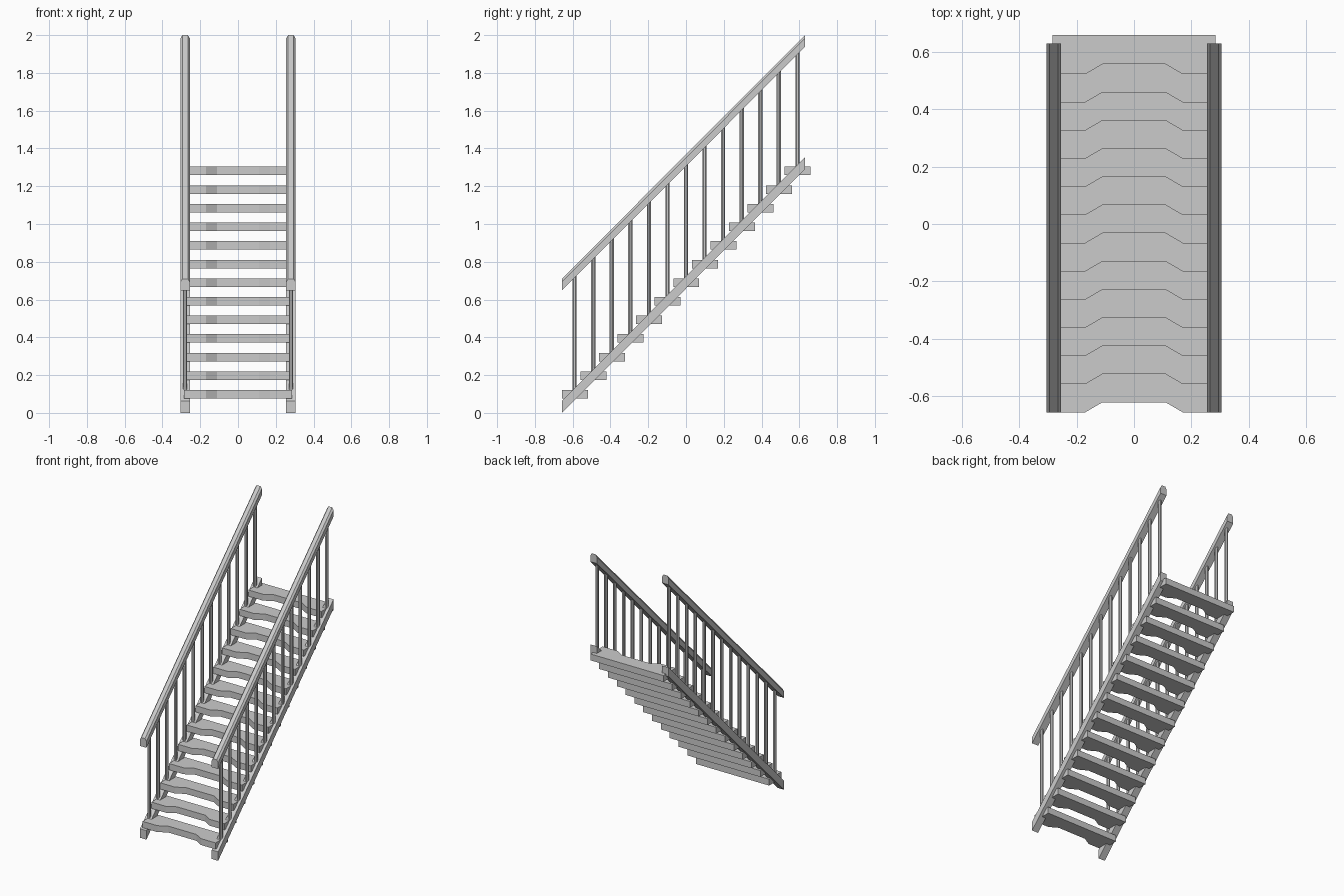
import bpy
import bmesh
import math
from mathutils import Vector

cube = bpy.data.objects.get("Cube")
if cube:
    bpy.data.objects.remove(cube, do_unlink=True)

STEPS = 13
PITCH = 0.0983
Y_FRONT, Y_BACK = -0.657, 0.63
RUN = Y_BACK - Y_FRONT
RISE = 1.29
SIDE_X = 0.28

grey = bpy.data.materials.new("light grey")
grey.use_nodes = True
colour = (0.6, 0.6, 0.6, 1)
grey.diffuse_color = colour
grey.node_tree.nodes["Principled BSDF"].inputs["Base Color"].default_value = colour


def sweep(name, profile, direction):
    """Solid made by moving a flat profile along a straight direction."""
    bm = bmesh.new()
    face = bm.faces.new([bm.verts.new(p) for p in profile])
    moved = bmesh.ops.extrude_face_region(bm, geom=[face])["geom"]
    verts = [g for g in moved if isinstance(g, bmesh.types.BMVert)]
    bmesh.ops.translate(bm, verts=verts, vec=Vector(direction))
    bmesh.ops.recalc_face_normals(bm, faces=bm.faces)
    mesh = bpy.data.meshes.new(name)
    bm.to_mesh(mesh)
    bm.free()
    mesh.materials.append(grey)
    obj = bpy.data.objects.new(name, mesh)
    bpy.context.collection.objects.link(obj)
    return obj


# Treads with a recessed middle in the front edge
half = [(0.11, 0.035), (0.17, 0), (0.285, 0), (0.285, 0.137)]
outline = half + [(-x, y) for x, y in reversed(half)]
for i in range(STEPS):
    y0, z0 = Y_FRONT + i * PITCH, 0.076 + i * PITCH * RISE / RUN
    sweep(f"tread_{i + 1}", [(x, y0 + y, z0) for x, y in outline], (0, 0, 0.045))

for side, sx in (("left", 1), ("right", -1)):
    cx = sx * SIDE_X
    # Sloping stringer with upright ends
    board = [(-0.025, 0), (0.025, 0), (0.025, 0.064), (-0.025, 0.064)]
    sweep(f"{side}_stringer", [(cx + x, Y_FRONT, z) for x, z in board], (0, RUN, RISE))

    # Handrail with a chamfered top
    rail_half = [(0.025, 0), (0.025, 0.045), (0.014, 0.062)]
    rail = rail_half + [(-x, z) for x, z in reversed(rail_half)]
    sweep(f"{side}_handrail", [(cx + x, Y_FRONT, 0.648 + z) for x, z in rail], (0, RUN, RISE))

    # Round balusters between stringer and handrail
    for i in range(STEPS):
        y = (i - STEPS // 2) * PITCH
        z = 0.03 + (y - Y_FRONT) * RISE / RUN
        ring = [(cx + 0.012 * math.cos(a), y + 0.012 * math.sin(a), z)
                for a in (math.tau * (k + 0.5) / 8 for k in range(8))]
        sweep(f"{side}_baluster_{i + 1}", ring, (0, 0, 0.64))
